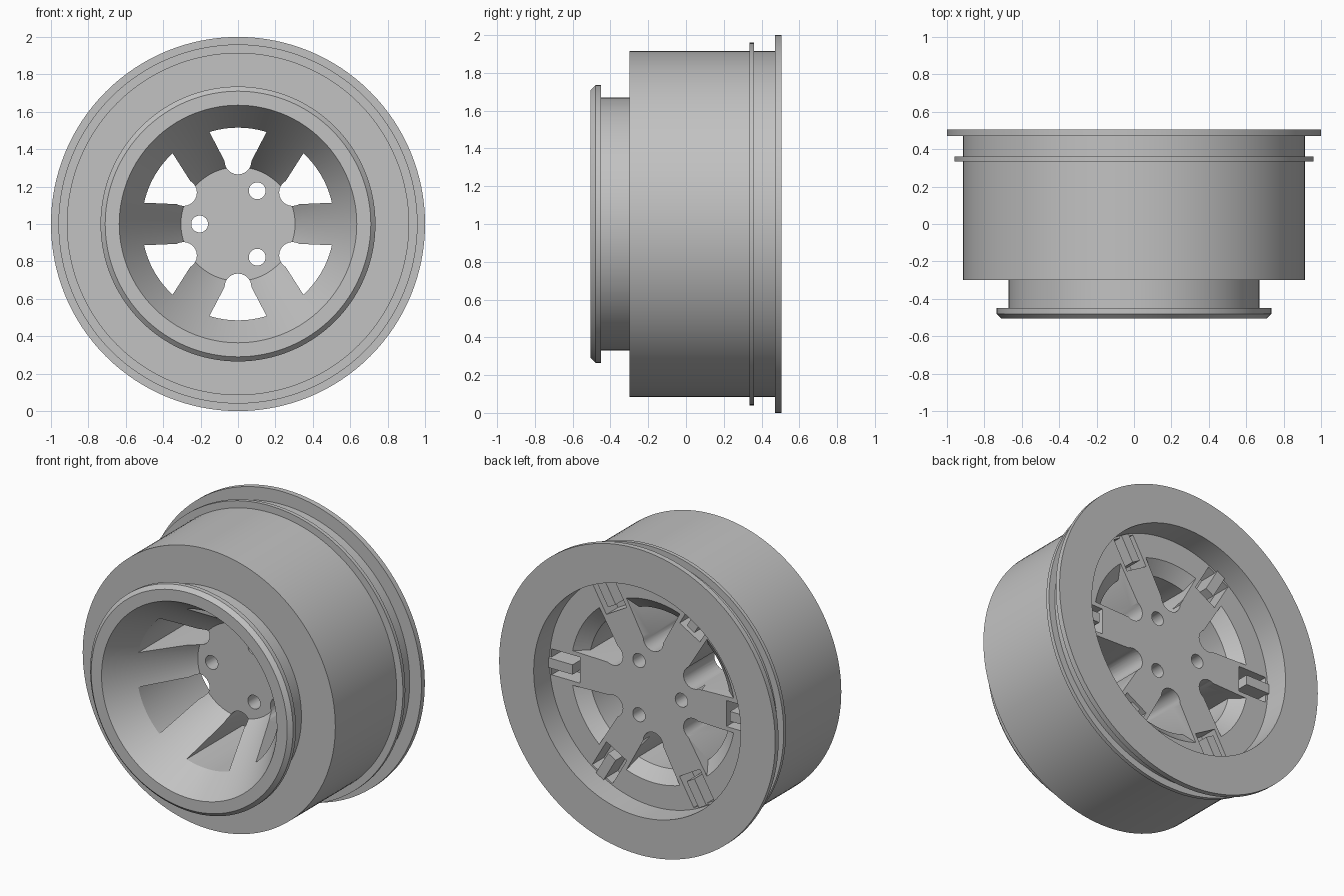
import bpy, bmesh
from math import sin, cos, pi, radians, sqrt
from mathutils import Matrix, Vector

if "Cube" in bpy.data.objects:
    bpy.data.objects.remove(bpy.data.objects["Cube"])

grey = bpy.data.materials.new("plain_grey")
grey.use_nodes = True
grey.diffuse_color = (0.54, 0.54, 0.54, 1)
grey.node_tree.nodes["Principled BSDF"].inputs["Base Color"].default_value = (0.54, 0.54, 0.54, 1)

AXLE = Vector((0, 0, 1))
FLOOR = 0.34      # rear face of the spokes
HUB = 0.02        # front face of the hub


def finish(bm, name):
    bmesh.ops.recalc_face_normals(bm, faces=bm.faces)
    bmesh.ops.translate(bm, verts=bm.verts, vec=AXLE)
    mesh = bpy.data.meshes.new(name)
    bm.to_mesh(mesh)
    bm.free()
    obj = bpy.data.objects.new(name, mesh)
    mesh.materials.append(grey)
    bpy.context.collection.objects.link(obj)
    return obj


def loft(bm, layers, angle):
    """Solid through outlines of (sideways, outward) points at depths y, turned about the axle."""
    turn = Matrix.Rotation(angle, 3, 'Y')
    rings = [[bm.verts.new(turn @ Vector((u, y, r))) for u, r in pts] for y, pts in layers]
    bm.faces.new(rings[0])
    bm.faces.new(rings[-1])
    for a, b in zip(rings, rings[1:]):
        n = len(a)
        for i in range(n):
            bm.faces.new((a[i], a[(i + 1) % n], b[(i + 1) % n], b[i]))


def box(half, r0, r1):
    return [(-half, r0), (half, r0), (half, r1), (-half, r1)]


def window(outer, half):
    """Window outline: wide outer arc and a round inner end."""
    a = half / outer
    arc = [(outer * sin(a * t / 6), outer * cos(a * t / 6)) for t in range(-6, 7)]
    end = [(0.072 * cos(pi * t / 12), 0.337 - 0.072 * sin(pi * t / 12)) for t in range(13)]
    return arc + end


# Wheel body: closed profile of (radius, y) spun round the axle
profile = [(0, HUB), (.305, HUB), (.635, -.505), (.71, -.505), (.735, -.48), (.735, -.45),
           (.67, -.45), (.67, -.30), (.915, -.30), (.915, .335), (.96, .335), (.96, .36),
           (.915, .36), (.915, .47), (1, .47), (1, .505), (.75, .505), (.75, FLOOR), (0, FLOOR)]
bm = bmesh.new()
verts = [bm.verts.new((r, y, 0)) for r, y in profile]
edges = [bm.edges.new(pair) for pair in zip(verts, verts[1:])]
bmesh.ops.spin(bm, geom=verts + edges, cent=(0, 0, 0), axis=(0, 1, 0),
               angle=2 * pi, steps=128, use_merge=True)
bmesh.ops.remove_doubles(bm, verts=bm.verts, dist=1e-5)
wheel = finish(bm, "wheel_rim")

# Cutters: six windows flared at the rear, three bolt holes, six pockets behind the spokes
cut_windows, cut_holes, cut_pockets = bmesh.new(), bmesh.new(), bmesh.new()
bolt = [(0.045 * cos(pi * t / 16), 0.205 + 0.045 * sin(pi * t / 16)) for t in range(32)]
for i in range(6):
    spoke = radians(90 + 60 * i)
    loft(cut_windows, [(-.6, window(.515, .155)), (.27, window(.515, .155)),
                       (.345, window(.60, .20))], radians(60 * i))
    loft(cut_pockets, [(.22, box(.085, .53, .735)), (.4, box(.085, .53, .735))], spoke)
for i in range(3):
    loft(cut_holes, [(-.2, bolt), (.5, bolt)], radians(-90 + 120 * i))

bpy.context.view_layer.objects.active = wheel
for cutter_bm, name in ((cut_windows, "window_cutter"), (cut_holes, "hole_cutter"),
                        (cut_pockets, "pocket_cutter")):
    cutter = finish(cutter_bm, name)
    cutter.hide_render = True
    mod = wheel.modifiers.new(name, 'BOOLEAN')
    mod.operation = 'DIFFERENCE'
    mod.solver = 'EXACT'
    mod.object = cutter
    bpy.ops.object.modifier_apply(modifier=name)
    bpy.data.objects.remove(cutter)

# Central rib standing in each pocket
bm = bmesh.new()
for i in range(6):
    loft(bm, [(.21, box(.032, .57, .745)), (FLOOR + .02, box(.032, .57, .745))],
         radians(90 + 60 * i))
ribs = finish(bm, "spoke_ribs")

# Smooth round walls, crisp edges
bpy.ops.object.select_all(action='DESELECT')
wheel.select_set(True)
bpy.context.view_layer.objects.active = wheel
bpy.ops.object.shade_smooth_by_angle(angle=radians(25))
